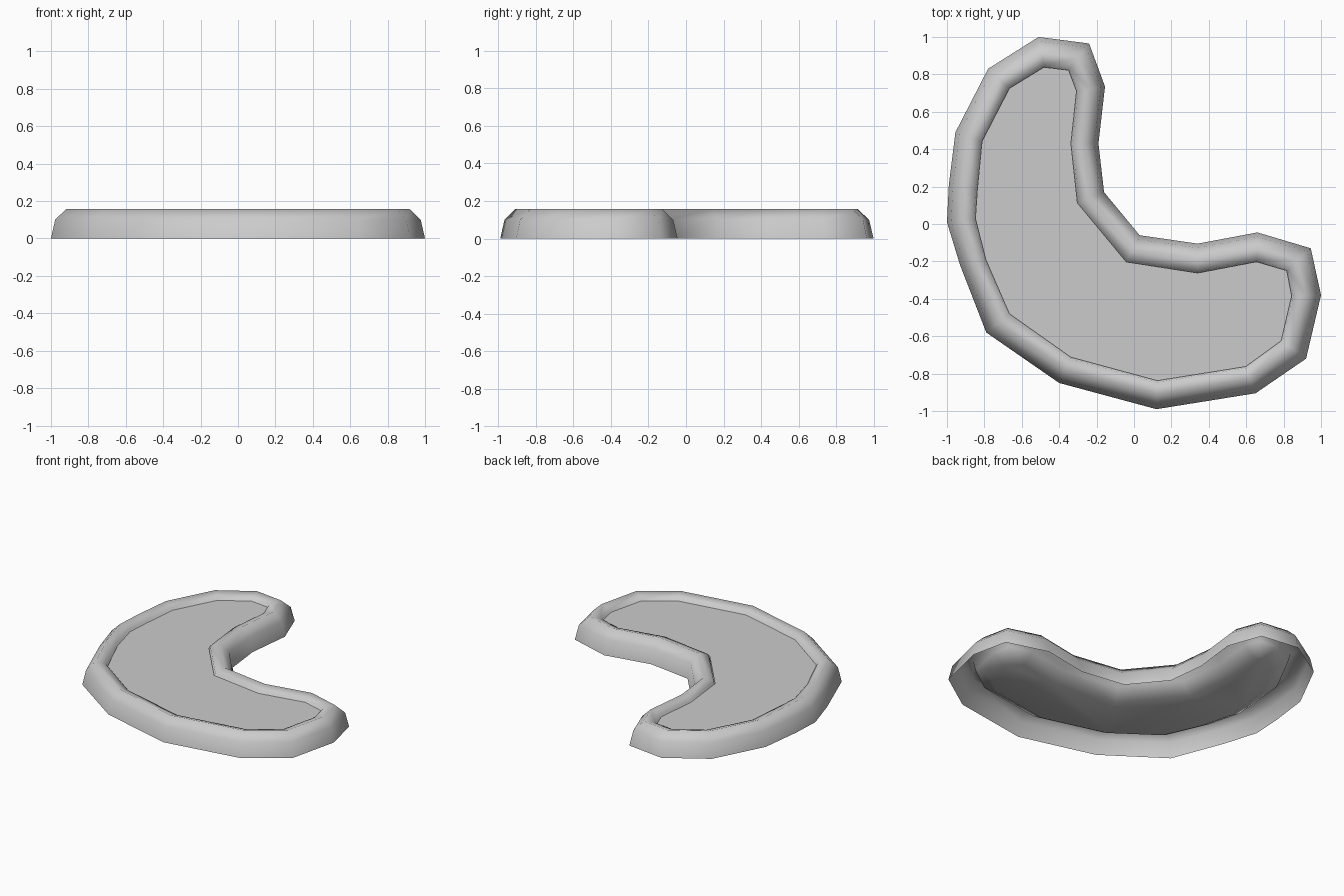
import bpy, bmesh
from mathutils import Vector

if "Cube" in bpy.data.objects:
    bpy.data.objects.remove(bpy.data.objects["Cube"])

# Kidney-shaped outlines: outer foot of the rim and inner shoreline, paired point by point
OUTER = [(-.78, .83), (-.51, 1), (-.24, .965), (-.155, .735), (-.19, .43),
         (-.16, .17), (.03, -.06), (.34, -.105), (.66, -.045), (.945, -.13),
         (1, -.38), (.92, -.72), (.65, -.905), (.12, -.99), (-.4, -.85),
         (-.79, -.58), (-.93, -.22), (-1, .01), (-.99, .21), (-.955, .49)]
INNER = [(-.66, .72), (-.48, .83), (-.355, .815), (-.315, .71), (-.345, .43),
         (-.31, .11), (-.045, -.21), (.34, -.27), (.655, -.21), (.81, -.255),
         (.835, -.385), (.78, -.62), (.595, -.755), (.125, -.83), (-.335, -.705),
         (-.66, -.475), (-.785, -.19), (-.84, .03), (-.83, .18), (-.805, .44)]
# Rim cross-section: (fraction from outer to inner outline, height)
PROFILE = [(0, 0), (.14, .10), (.5, .157), (.9, .135), (1, .075)]


def ring(bm, t, z):
    return [bm.verts.new(Vector(a).lerp(Vector(b), t).to_3d() + Vector((0, 0, z)))
            for a, b in zip(OUTER, INNER)]


def finish(bm, name):
    mesh = bpy.data.meshes.new(name)
    bm.to_mesh(mesh)
    bm.free()
    obj = bpy.data.objects.new(name, mesh)
    bpy.context.collection.objects.link(obj)
    return obj


# Rounded rim, open underneath
bm = bmesh.new()
rings = [ring(bm, t, z) for t, z in PROFILE]
n = len(OUTER)
for lo, hi in zip(rings, rings[1:]):
    for i in range(n):
        j = (i + 1) % n
        bm.faces.new((lo[j], lo[i], hi[i], hi[j]))
# Shallow basin sinking below the water
basin = bm.faces.new(rings[-1][::-1])
basin.normal_update()
bmesh.ops.inset_region(bm, faces=[basin], thickness=.09, use_even_offset=True)
for v in basin.verts:
    v.co.z = .02
for f in bm.faces:
    f.smooth = True
finish(bm, "pond_rim_and_basin")

# Flat water surface
bm = bmesh.new()
bm.faces.new(ring(bm, .95, .12)[::-1])
finish(bm, "water_surface")
